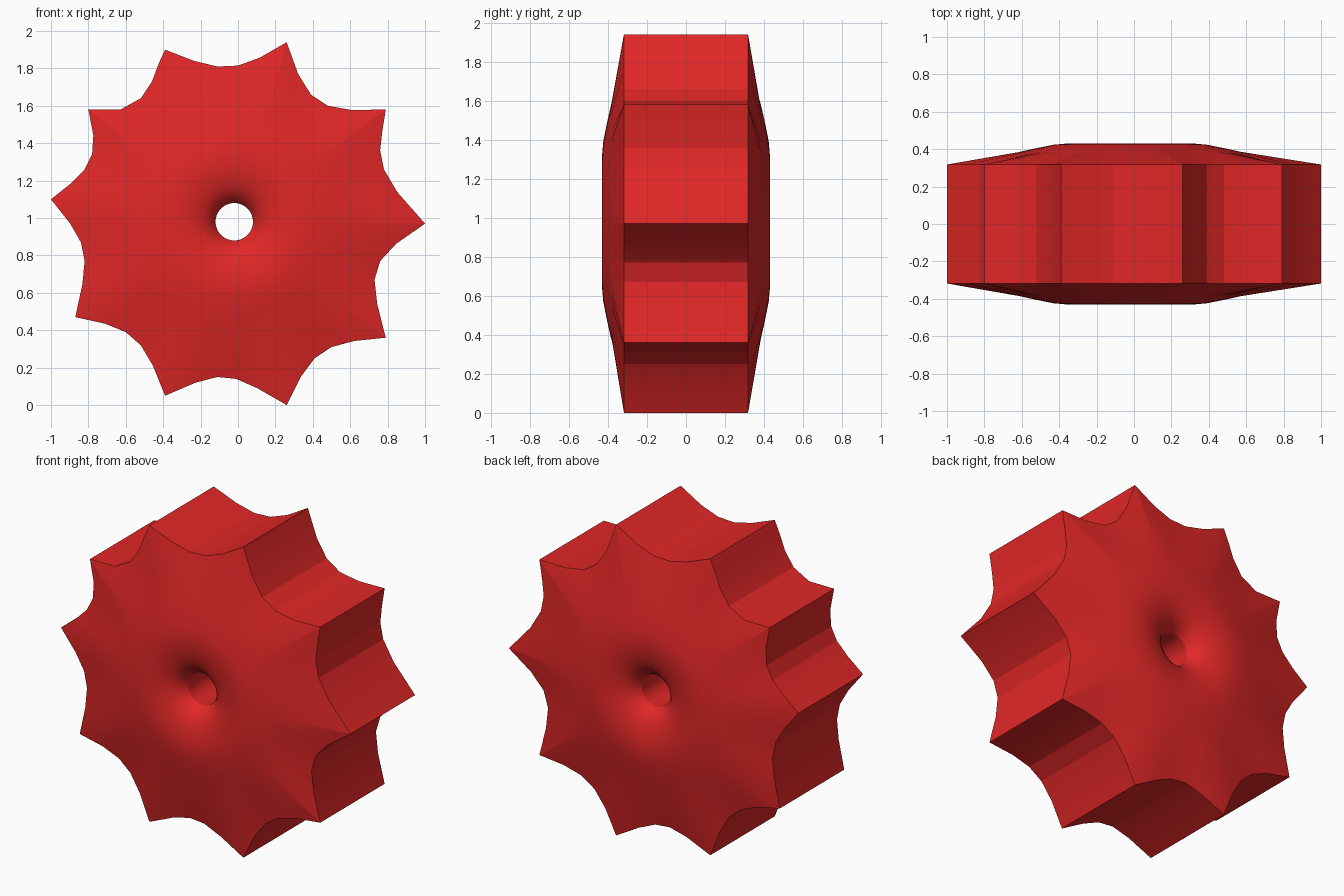
import bpy
import bmesh
import math

default_cube = bpy.data.objects.get("Cube")
if default_cube:
    bpy.data.objects.remove(default_cube, do_unlink=True)

# Single red material
red = bpy.data.materials.new("red")
red.use_nodes = True
colour = (0.75, 0.02, 0.02, 1)
red.diffuse_color = colour
red.node_tree.nodes["Principled BSDF"].inputs["Base Color"].default_value = colour

AXIS_X, AXIS_Z = -0.02, 0.98
RIM_DEPTH = 0.318

# Each scallop: its tip, then the two points on its floor (x, z)
scallops = [
    [(.26, 1.94), (.39, 1.66), (.48, 1.60)],
    [(.79, 1.58), (.76, 1.36), (.78, 1.26)],
    [(1, .97), (.76, .77), (.73, .67)],
    [(.79, .36), (.50, .31), (.41, .25)],
    [(.26, 0), (-.01, .14), (-.11, .15)],
    [(-.39, .05), (-.52, .32), (-.60, .39)],
    [(-.87, .47), (-.82, .77), (-.84, .87)],
    [(-1, 1.10), (-.82, 1.26), (-.78, 1.34)],
    [(-.80, 1.58), (-.52, 1.64), (-.46, 1.73)],
    [(-.39, 1.90), (-.11, 1.81), (0, 1.815)],
]

# Dome and funnel profile: (radius, depth) from the bore outwards
profile = [(.10, .32), (.115, .345), (.135, .368), (.16, .387), (.19, .402),
           (.23, .415), (.28, .425), (.34, .43), (.41, .424), (.50, .406),
           (.59, .386)]


def blend(a, b, c, d):
    """Point a fifth of the way along the curve through a, b, c and d."""
    return tuple((4 * p + 20 * q - 10 * r + s) / 15
                 for p, q, r, s in zip(a, b, c, d))


def make_outline():
    points = []
    for i, (tip, first, second) in enumerate(scallops):
        following = scallops[(i + 1) % len(scallops)][0]
        points += [tip, blend(tip, first, second, following), first, second,
                   blend(following, second, first, tip)]
    return points


outline = make_outline()
angles = [math.atan2(z - AXIS_Z, x - AXIS_X) for x, z in outline]

bm = bmesh.new()


def dome_ring(radius, depth):
    return [bm.verts.new((AXIS_X + radius * math.cos(a), depth,
                          AXIS_Z + radius * math.sin(a))) for a in angles]


def rim_ring(depth):
    return [bm.verts.new((x, depth, z)) for x, z in outline]


# Rings run from the front bore over the rim to the back bore, then close up
rings = [dome_ring(radius, -depth) for radius, depth in profile]
rings += [rim_ring(-RIM_DEPTH), rim_ring(RIM_DEPTH)]
rings += [dome_ring(radius, depth) for radius, depth in reversed(profile)]

count = len(outline)
for ring, next_ring in zip(rings, rings[1:] + rings[:1]):
    for i in range(count):
        j = (i + 1) % count
        bm.faces.new((ring[i], ring[j], next_ring[j], next_ring[i]))

bmesh.ops.recalc_face_normals(bm, faces=bm.faces)
mesh = bpy.data.meshes.new("scalloped_wheel")
bm.to_mesh(mesh)
bm.free()
mesh.materials.append(red)

wheel = bpy.data.objects.new("scalloped_wheel", mesh)
bpy.context.collection.objects.link(wheel)

# Smooth dome and funnel, crisp rim facets
bpy.ops.object.select_all(action="DESELECT")
wheel.select_set(True)
bpy.context.view_layer.objects.active = wheel
bpy.ops.object.shade_smooth_by_angle(angle=math.radians(14))
